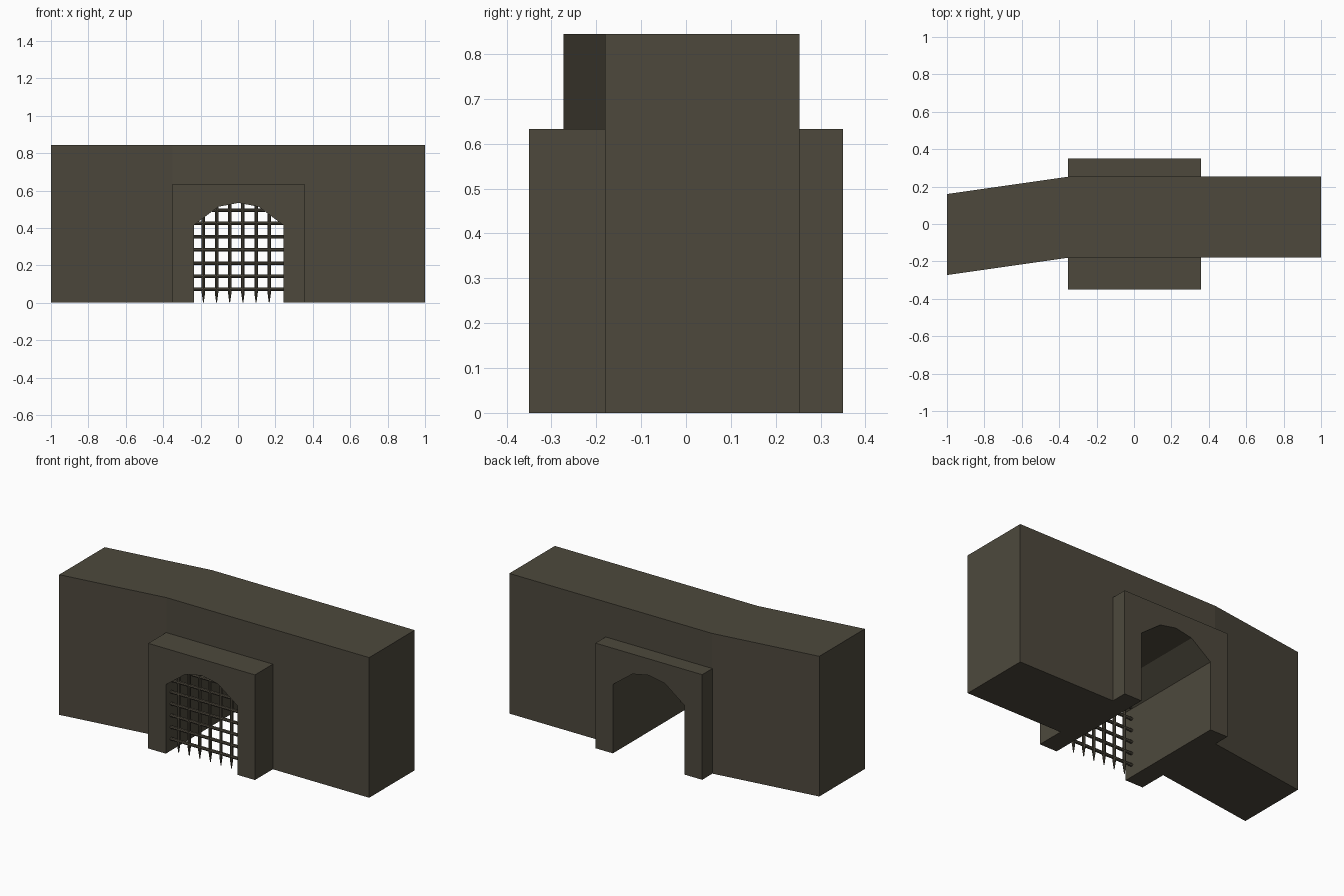
import bpy, bmesh, math
from mathutils import Matrix, Vector

if "Cube" in bpy.data.objects:
    bpy.data.objects.remove(bpy.data.objects["Cube"])


def material(name, rgb):
    m = bpy.data.materials.new(name)
    m.diffuse_color = (*rgb, 1)
    m.use_nodes = True
    m.node_tree.nodes["Principled BSDF"].inputs["Base Color"].default_value = m.diffuse_color
    return m


stone = material("dark brown stone", (0.075, 0.066, 0.046))


def add_object(name, bm, mat):
    bmesh.ops.recalc_face_normals(bm, faces=bm.faces)
    me = bpy.data.meshes.new(name)
    bm.to_mesh(me)
    bm.free()
    me.materials.append(mat)
    ob = bpy.data.objects.new(name, me)
    bpy.context.collection.objects.link(ob)
    return ob


def prism(name, points, offset, mat):
    """Extrude a closed outline of 3D points along an offset."""
    bm = bmesh.new()
    face = bm.faces.new([bm.verts.new(p) for p in points])
    ext = bmesh.ops.extrude_face_region(bm, geom=[face], use_keep_orig=True)
    moved = [g for g in ext["geom"] if isinstance(g, bmesh.types.BMVert)]
    bmesh.ops.translate(bm, verts=moved, vec=offset)
    return add_object(name, bm, mat)


def boolean(target, tool, operation):
    mod = target.modifiers.new(operation.lower(), "BOOLEAN")
    mod.object, mod.operation, mod.solver = tool, operation, "EXACT"
    bpy.context.view_layer.objects.active = target
    bpy.ops.object.modifier_apply(modifier=mod.name)
    bpy.data.objects.remove(tool)


# Wall with a bend at the left side of the gate
plan = [(-1, -0.273), (-0.35, -0.18), (1, -0.18), (1, 0.253), (-0.35, 0.253), (-1, 0.16)]
wall = prism("gate_wall", [(x, y, 0) for x, y in plan], (0, 0, 0.844), stone)

# Projecting gate surround
surround = prism("gate_surround", [(-0.353, -0.35, 0), (0.358, -0.35, 0),
                                   (0.358, 0.35, 0), (-0.353, 0.35, 0)], (0, 0, 0.633), stone)
boolean(wall, surround, "UNION")

# Arched passage through wall and surround
arch = [(-0.236, -0.1), (-0.236, 0.415), (-0.105, 0.513), (0.003, 0.534),
        (0.111, 0.513), (0.242, 0.415), (0.242, -0.1)]
passage = prism("passage_cutter", [(x, -0.5, z) for x, z in arch], (0, 1, 0), stone)
boolean(wall, passage, "DIFFERENCE")


def arch_height(x):
    for (x0, z0), (x1, z1) in zip(arch[1:-2], arch[2:-1]):
        if x0 <= x <= x1:
            return z0 + (z1 - z0) * (x - x0) / (x1 - x0)


def arch_span(z):
    if z <= 0.415:
        return -0.236, 0.242
    half = 0.239 - (z - 0.415) / 0.098 * 0.131
    return 0.003 - half, 0.003 + half


def rod(bm, a, b, r1, r2):
    a, b = Vector(a), Vector(b)
    rot = (b - a).to_track_quat("Z", "Y").to_matrix().to_4x4()
    bmesh.ops.create_cone(bm, cap_ends=True, segments=8, radius1=r1, radius2=r2,
                          depth=(b - a).length,
                          matrix=Matrix.Translation((a + b) / 2) @ rot)


# Portcullis: spiked upright bars and horizontal bars
GATE_Y, R = -0.3, 0.0095
bm = bmesh.new()
for i in range(6):
    x = -0.185 + 0.0704 * i
    rod(bm, (x, GATE_Y, 0.055), (x, GATE_Y, arch_height(x) + 0.012), R, R)
    rod(bm, (x, GATE_Y, 0.0), (x, GATE_Y, 0.055), 0.002, R)
add_object("portcullis_uprights", bm, stone)

bm = bmesh.new()
for i in range(7):
    z = 0.071 + 0.0706 * i
    x0, x1 = arch_span(z)
    rod(bm, (x0 - 0.01, GATE_Y, z), (x1 + 0.01, GATE_Y, z), R, R)
add_object("portcullis_crossbars", bm, stone)
